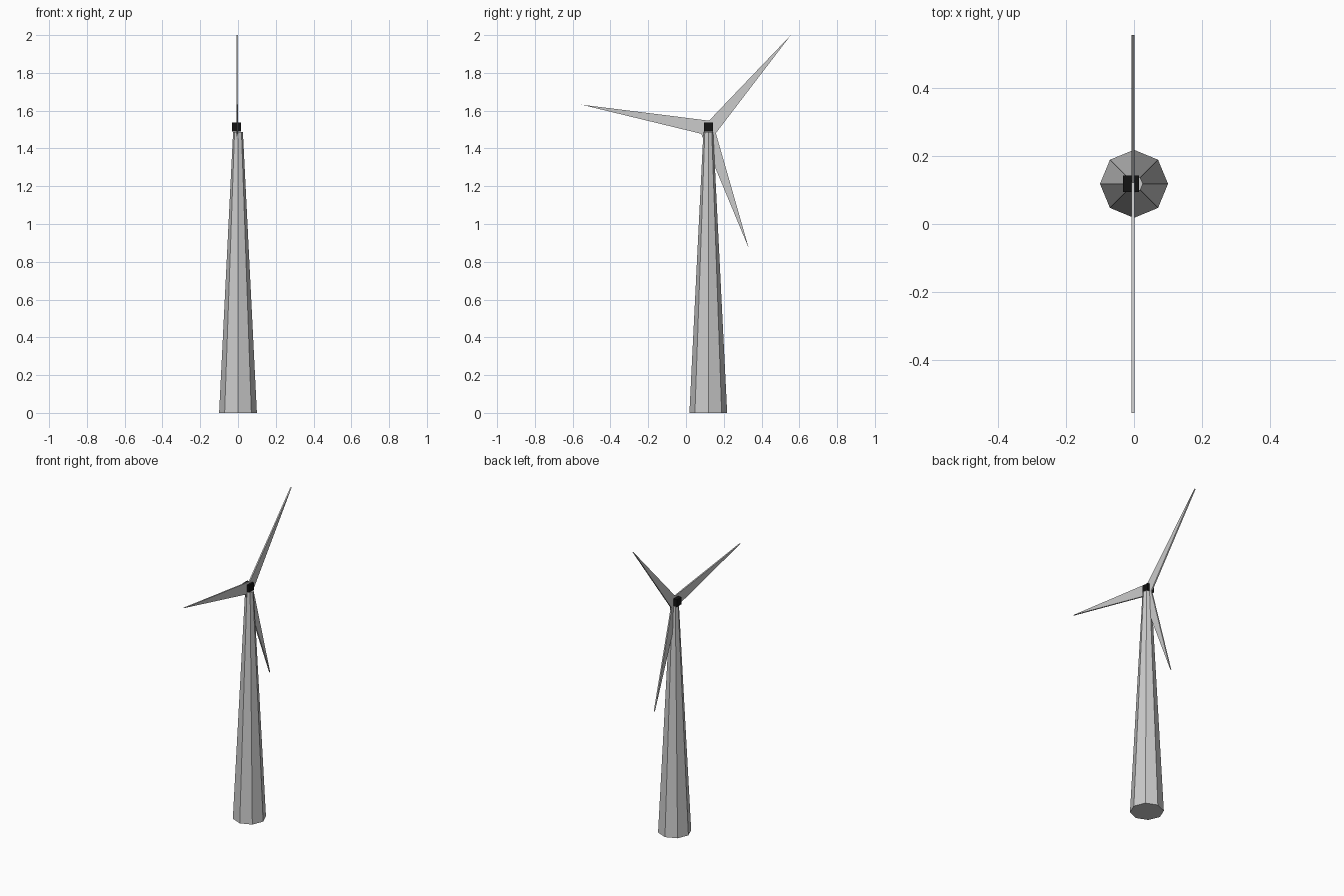
import bpy, bmesh
from mathutils import Vector

if "Cube" in bpy.data.objects:
    bpy.data.objects.remove(bpy.data.objects["Cube"])

CY = 0.118  # tower axis

# Tapered eight-sided tower, corners on the axes
bpy.ops.mesh.primitive_cone_add(vertices=8, radius1=0.1, radius2=0.026, depth=1.487,
                                location=(0, CY, 1.487 / 2))
bpy.context.object.name = "tower"

# Black hub block
bpy.ops.mesh.primitive_cube_add(size=0.048, location=(-0.009, CY, 1.513))
hub = bpy.context.object
hub.name = "hub"
black = bpy.data.materials.new("black")
black.diffuse_color = (0.006, 0.006, 0.006, 1)
black.use_nodes = True
black.node_tree.nodes["Principled BSDF"].inputs["Base Color"].default_value = black.diffuse_color
hub.data.materials.append(black)

# Three-bladed rotor: flat star outline (y, z), tips alternating with roots
outline = [(0.555, 2.0), (0.122, 1.547), (-0.555, 1.632),
           (0.08, 1.478), (0.333, 0.87), (0.158, 1.481)]
bm = bmesh.new()
verts = [bm.verts.new((-0.0075, y, z)) for y, z in outline]
roots = verts[1::2]
faces = [bm.faces.new(roots)]
for i in (0, 2, 4):
    faces.append(bm.faces.new((verts[i - 1], verts[i], verts[i + 1])))
# Give the outline its thickness
ext = bmesh.ops.extrude_face_region(bm, geom=faces, use_keep_orig=True)
moved = [g for g in ext["geom"] if isinstance(g, bmesh.types.BMVert)]
bmesh.ops.translate(bm, verts=moved, vec=Vector((0.0085, 0, 0)))
bmesh.ops.recalc_face_normals(bm, faces=bm.faces)
mesh = bpy.data.meshes.new("rotor_blades")
bm.to_mesh(mesh)
bm.free()
bpy.context.collection.objects.link(bpy.data.objects.new("rotor_blades", mesh))
